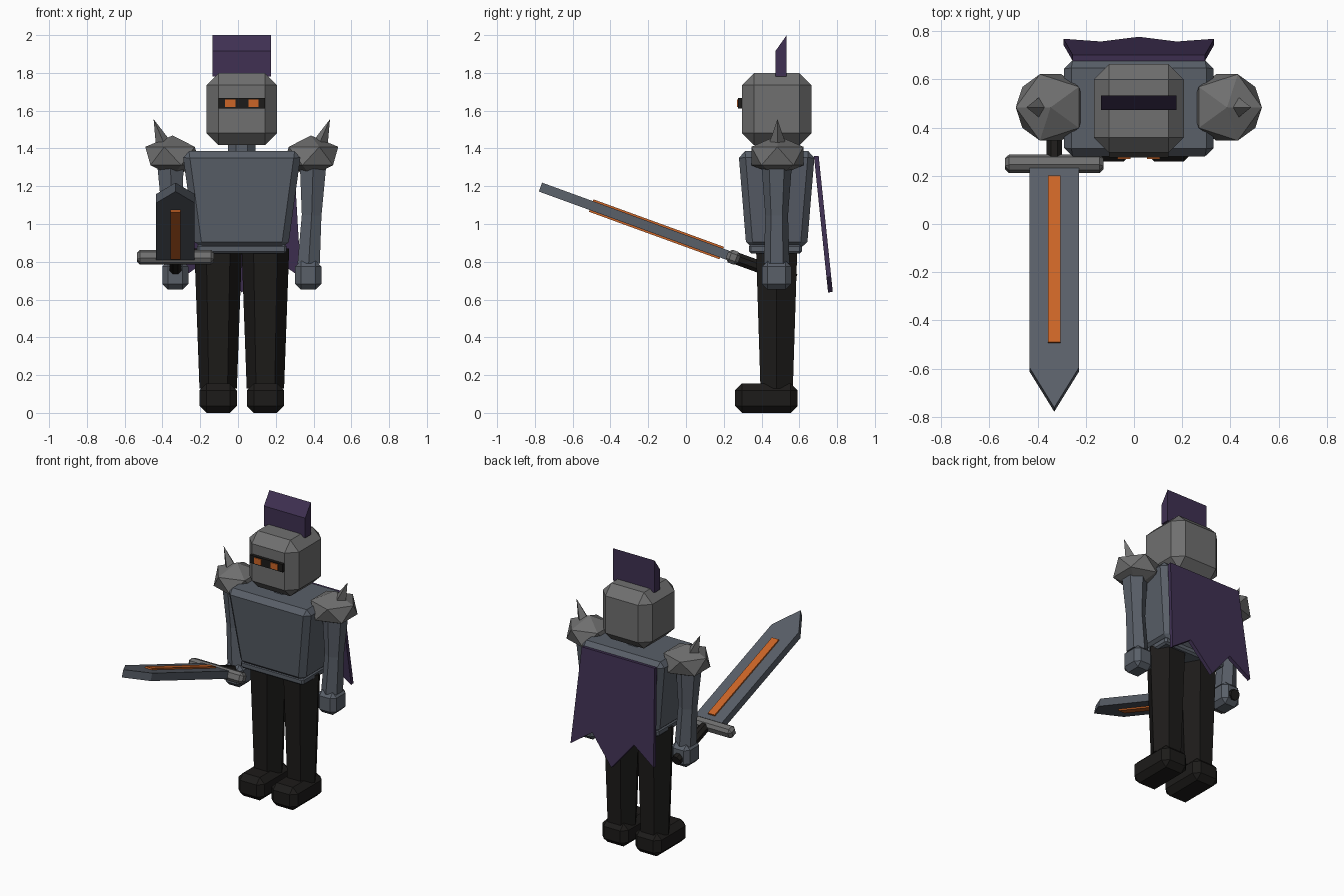
import bpy, bmesh
from math import radians, pi, sin, cos
from mathutils import Vector

if "Cube" in bpy.data.objects:
    bpy.data.objects.remove(bpy.data.objects["Cube"])

CX, CY = 0.02, 0.48          # centre line of the figure


def material(name, rgb):
    m = bpy.data.materials.new(name)
    m.diffuse_color = (*rgb, 1)
    m.use_nodes = True
    m.node_tree.nodes["Principled BSDF"].inputs["Base Color"].default_value = m.diffuse_color
    return m


PLATE = material("plate", (0.10, 0.115, 0.14))
STEEL = material("steel", (0.16, 0.16, 0.16))
DARK = material("dark", (0.012, 0.011, 0.010))
PURPLE = material("purple", (0.05, 0.03, 0.085))
ORANGE = material("orange", (0.60, 0.13, 0.02))


def finish(bm, name, mat, loc=(0, 0, 0), rot=(0, 0, 0)):
    bmesh.ops.recalc_face_normals(bm, faces=bm.faces)
    me = bpy.data.meshes.new(name)
    bm.to_mesh(me)
    bm.free()
    me.materials.append(mat)
    ob = bpy.data.objects.new(name, me)
    ob.location, ob.rotation_euler = loc, rot
    bpy.context.collection.objects.link(ob)
    return ob


def box(name, mat, centre, size, bevel=0, bottom=(1, 1), rot=(0, 0, 0)):
    """Chamfered box, optionally tapered towards the bottom."""
    bm = bmesh.new()
    bmesh.ops.create_cube(bm, size=1)
    for v in bm.verts:
        k = bottom if v.co.z < 0 else (1, 1)
        v.co = Vector((v.co.x * size[0] * k[0], v.co.y * size[1] * k[1], v.co.z * size[2]))
    if bevel:
        bmesh.ops.bevel(bm, geom=bm.edges[:], offset=bevel, segments=1, affect='EDGES')
    return finish(bm, name, mat, centre, rot)


def limb(name, mat, p0, p1, r0, r1, sides, phase=0.0, loc=(0, 0, 0), rot=(0, 0, 0)):
    """Straight loft between two level rings."""
    bm = bmesh.new()
    rings = []
    for p, r in ((p0, r0), (p1, r1)):
        rings.append([bm.verts.new((p[0] + r * cos(phase + 2 * pi * i / sides),
                                    p[1] + r * sin(phase + 2 * pi * i / sides), p[2]))
                      for i in range(sides)])
    a, b = rings
    for i in range(sides):
        j = (i + 1) % sides
        bm.faces.new((a[i], a[j], b[j], b[i]))
    bm.faces.new(a)
    bm.faces.new(b)
    bmesh.ops.remove_doubles(bm, verts=bm.verts, dist=1e-5)
    return finish(bm, name, mat, loc, rot)


def prism(name, mat, pts, thick, loc, rot=(0, 0, 0)):
    """XZ outline with thickness along y."""
    bm = bmesh.new()
    f = bm.faces.new([bm.verts.new((x, -thick / 2, z)) for x, z in pts])
    ext = bmesh.ops.extrude_face_region(bm, geom=[f])["geom"]
    bmesh.ops.translate(bm, vec=(0, thick, 0),
                        verts=[v for v in ext if isinstance(v, bmesh.types.BMVert)])
    return finish(bm, name, mat, loc, rot)


# Helmet, visor, crest, neck
box("helmet", STEEL, (CX, CY, 1.608), (0.374, 0.368, 0.382), 0.064)
box("visor", DARK, (CX, 0.295, 1.639), (0.248, 0.04, 0.054))
prism("crest", PURPLE, [(-0.03, -0.02), (0.03, -0.02), (0.03, 0.2), (-0.03, 0.115)],
      0.312, (CX, 0.503, 1.80), (0, 0, pi / 2))
limb("neck", PLATE, (CX, CY, 1.36), (CX, CY, 1.45), 0.08, 0.08, 8, pi / 8)

# Torso and belt
box("torso", PLATE, (CX, CY, 1.128), (0.63, 0.405, 0.515), 0.035, (0.775, 0.79))
box("belt", PLATE, (CX, 0.473, 0.868), (0.475, 0.28, 0.05), 0.012)

# Paired parts
for s, side in ((-1, "right"), (1, "left")):
    def at(dx, dy, z):
        return (CX + s * dx, CY + dy, z)

    box("eye_" + side, ORANGE, at(0.061, -0.195, 1.639), (0.053, 0.03, 0.04))
    limb("leg_" + side, DARK, at(0.125, 0, 0.13), at(0.125, 0, 0.87), 0.099, 0.126, 6)
    box("boot_" + side, DARK, at(0.125, -0.055, 0.078), (0.197, 0.332, 0.156), 0.037)
    limb("upper_arm_" + side, PLATE, at(0.378, 0, 1.33), at(0.37, 0, 1.045), 0.082, 0.06, 6, pi / 2)
    limb("forearm_" + side, PLATE, at(0.37, 0, 1.05), at(0.354, 0, 0.79), 0.06, 0.068, 6, pi / 2)
    box("hand_" + side, PLATE, at(0.352, 0, 0.728), (0.138, 0.155, 0.152), 0.03)

    # Shoulder guard with a spike
    bm = bmesh.new()
    bmesh.ops.create_icosphere(bm, subdivisions=1, radius=0.162)
    bmesh.ops.scale(bm, vec=(s, 1, 0.67), verts=bm.verts)
    finish(bm, "shoulder_" + side, STEEL, at(0.366, 0.004, 1.36))
    limb("shoulder_spike_" + side, STEEL, at(0.40, 0.004, 1.40), at(0.467, 0.004, 1.555),
         0.053, 0, 4)

# Ragged cape
prism("cape", PURPLE, [(-0.275, 0), (0.275, 0), (0.313, -0.645), (0.157, -0.535), (0, -0.725),
                       (-0.157, -0.535), (-0.313, -0.645)],
      0.025, (CX, 0.69, 1.36), (radians(5.9), 0, 0))

# Sword, built upright then tipped forward out of the right hand
SWORD = (-0.331, 0.25, 0.824)
TIP = (radians(70), 0, 0)
prism("sword_blade", PLATE, [(-0.102, 0.02), (0.102, 0.02), (0.102, 0.91), (0, 1.086),
                             (-0.102, 0.91)], 0.05, SWORD, TIP)
prism("sword_inlay", ORANGE, [(-0.026, 0.065), (0.026, 0.065), (0.026, 0.80), (-0.026, 0.80)],
      0.07, SWORD, TIP)
box("sword_guard", STEEL, SWORD, (0.41, 0.072, 0.07), 0.018, rot=TIP)
limb("sword_grip", DARK, (0, 0, -0.35), (0, 0, 0), 0.035, 0.035, 8, pi / 8, SWORD, TIP)
